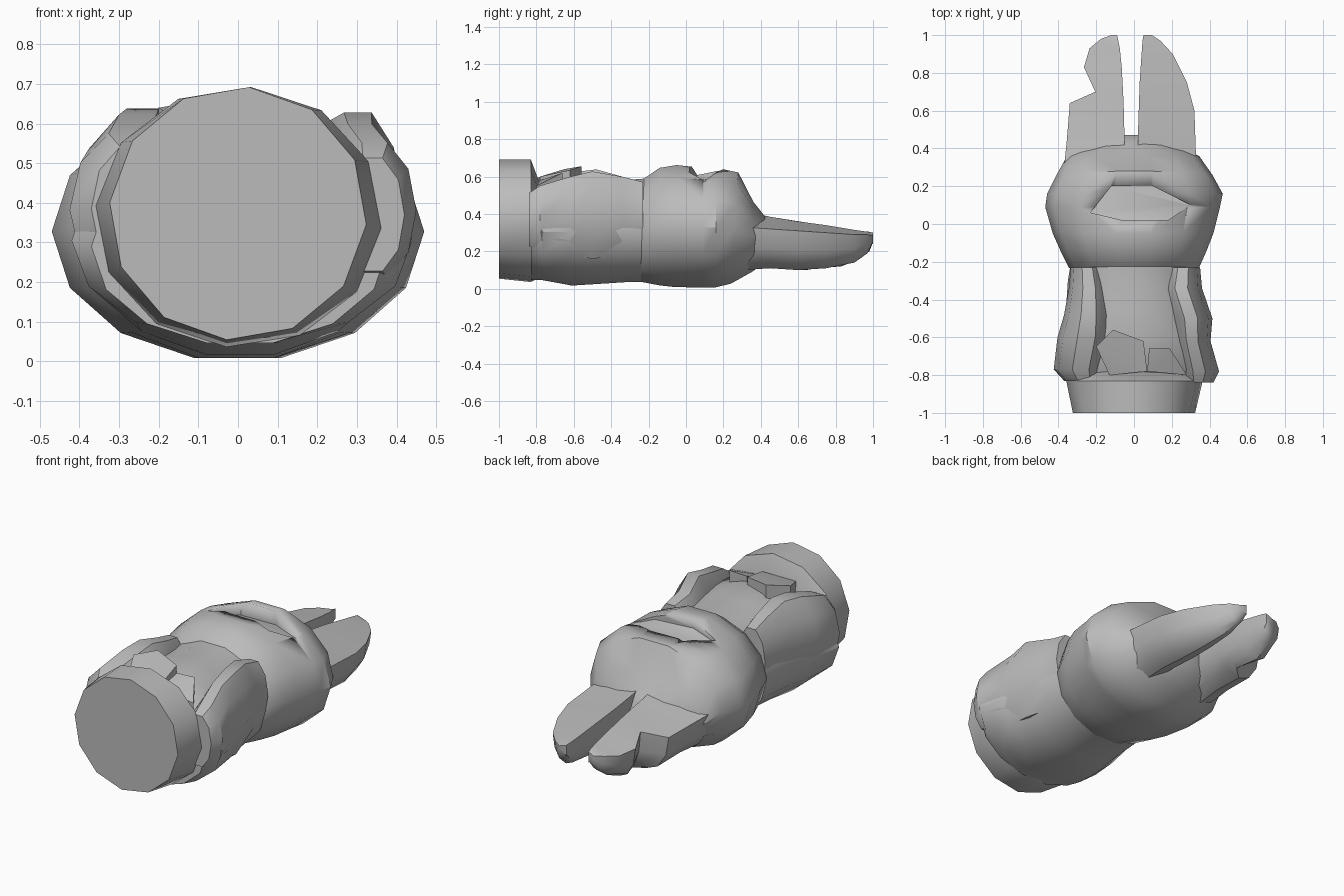
import bpy, bmesh, math
from mathutils import Vector

cube = bpy.data.objects.get("Cube")
if cube:
    bpy.data.objects.remove(cube, do_unlink=True)

grey = bpy.data.materials.new("plain grey")
grey.use_nodes = True
COLOUR = (0.5, 0.5, 0.5, 1)
grey.diffuse_color = COLOUR
grey.node_tree.nodes["Principled BSDF"].inputs["Base Color"].default_value = COLOUR


def finish(name, bm, angle=35):
    bmesh.ops.recalc_face_normals(bm, faces=bm.faces)
    mesh = bpy.data.meshes.new(name)
    bm.to_mesh(mesh)
    bm.free()
    mesh.materials.append(grey)
    obj = bpy.data.objects.new(name, mesh)
    bpy.context.collection.objects.link(obj)
    bpy.ops.object.select_all(action='DESELECT')
    obj.select_set(True)
    bpy.context.view_layer.objects.active = obj
    bpy.ops.object.shade_smooth_by_angle(angle=math.radians(angle))
    return obj


def skin(name, rings, angle=35):
    """Join cross-sections of equal size and cap both ends."""
    bm = bmesh.new()
    loops = [[bm.verts.new(p) for p in ring] for ring in rings]
    n = len(loops[0])
    for a, b in zip(loops, loops[1:]):
        for i in range(n):
            j = (i + 1) % n
            bm.faces.new((a[i], a[j], b[j], b[i]))
    bm.faces.new(loops[0])
    bm.faces.new(loops[-1])
    return finish(name, bm, angle)


def oval(y, x0, x1, z0, z1, sides=14, turn=0.0, slant=0.0):
    """Oval section filling the given box; slant leans its top along y."""
    ring = []
    for i in range(sides):
        a = 2 * math.pi * i / sides + turn
        s = math.sin(a)
        ring.append(((x0 + x1) / 2 + (x1 - x0) / 2 * math.cos(a), y + slant * s,
                     (z0 + z1) / 2 + (z1 - z0) / 2 * s))
    return ring


def ear_section(y, inner, outer, z_in, z_out, z_low):
    """Flat sloping top with a rounded underside."""
    ring = [(inner, y, z_in)]
    for i in range(7):
        t = math.pi * i / 6
        f = (1 + math.cos(t)) / 2
        top = z_out * f + (z_in - 0.06) * (1 - f)
        ring.append((inner + (outer - inner) * f, y, top - (top - z_low) * math.sin(t)))
    return ring


def slab(name, outline, low):
    """Raised faceted plate from corner points, dropped to a lower level."""
    bm = bmesh.new()
    for p in outline:
        bm.verts.new(p)
        bm.verts.new((p[0], p[1], low))
    bmesh.ops.convex_hull(bm, input=bm.verts)
    return finish(name, bm, 20)


# Base plug
TURN = math.radians(25)
skin("base_plug", [oval(-1, -0.325, 0.325, 0.053, 0.693, 12, TURN),
                   oval(-0.83, -0.36, 0.365, 0.035, 0.693, 12, TURN),
                   oval(-0.78, -0.34, 0.34, 0.06, 0.56, 12, TURN)])

# Torso
skin("torso", [oval(*r) for r in (
    (-0.83, -0.37, 0.38, 0.04, 0.54),
    (-0.77, -0.42, 0.44, 0.04, 0.57),
    (-0.61, -0.39, 0.40, 0.01, 0.60),
    (-0.45, -0.36, 0.37, 0.02, 0.60),
    (-0.30, -0.35, 0.35, 0.03, 0.59),
    (-0.18, -0.33, 0.33, 0.03, 0.60))])

# Arms lying along the sides of the chest
skin("right_arm", [oval(*r, 10) for r in (
    (-0.83, -0.37, -0.16, 0.22, 0.55),
    (-0.77, -0.425, -0.14, 0.18, 0.585),
    (-0.60, -0.405, -0.10, 0.16, 0.635),
    (-0.48, -0.37, -0.11, 0.17, 0.65),
    (-0.34, -0.345, -0.13, 0.18, 0.61),
    (-0.23, -0.335, -0.16, 0.22, 0.58))])
skin("left_arm", [oval(*r, 10) for r in (
    (-0.84, 0.26, 0.42, 0.22, 0.52),
    (-0.78, 0.24, 0.45, 0.20, 0.56),
    (-0.62, 0.21, 0.405, 0.16, 0.61),
    (-0.50, 0.19, 0.415, 0.15, 0.64),
    (-0.34, 0.14, 0.36, 0.16, 0.61),
    (-0.23, 0.17, 0.35, 0.22, 0.58))])

# Paws meeting on the chest
slab("right_paw", ((-0.2, -0.65, 0.64), (-0.11, -0.56, 0.655), (0.05, -0.62, 0.635),
                   (0.07, -0.78, 0.60), (-0.13, -0.8, 0.59)), 0.45)
slab("left_paw", ((0.07, -0.78, 0.58), (0.08, -0.66, 0.615), (0.19, -0.66, 0.62),
                  (0.28, -0.8, 0.55)), 0.45)

# Head
head = skin("head", [oval(*r) for r in (
    (-0.26, -0.31, 0.31, 0.04, 0.56),
    (-0.23, -0.345, 0.345, 0.03, 0.60, 14, 0, 0.01),
    (-0.14, -0.39, 0.385, 0.01, 0.655),
    (-0.05, -0.43, 0.42, 0.0, 0.67),
    (0.09, -0.47, 0.455, 0.0, 0.655),
    (0.16, -0.46, 0.47, 0.0, 0.655),
    (0.26, -0.41, 0.415, 0.02, 0.63, 14, 0, 0.02),
    (0.36, -0.355, 0.345, 0.09, 0.47),
    (0.43, -0.20, 0.20, 0.15, 0.38),
    (0.47, -0.06, 0.05, 0.22, 0.31))])

# Mouth slot cut into the head
cutter = slab("mouth_cutter", ((-0.23, 0.06, 0.8), (-0.12, 0.2, 0.8), (0.09, 0.205, 0.8),
                               (0.3, 0.1, 0.8), (0.18, 0.02, 0.8), (-0.06, 0.02, 0.8)), 0.64)
for v in cutter.data.vertices:
    if v.co.z < 0.7:
        v.co.z = 0.56 if v.co.y > 0.15 else 0.62 - 0.5 * abs(v.co.x) ** 2
cut = head.modifiers.new("mouth", 'BOOLEAN')
cut.operation = 'DIFFERENCE'
cut.object = cutter
bpy.ops.object.select_all(action='DESELECT')
head.select_set(True)
bpy.context.view_layer.objects.active = head
bpy.ops.object.modifier_move_to_index(modifier="mouth", index=0)
bpy.ops.object.modifier_apply(modifier="mouth")
cutter.hide_render = True
cutter.hide_viewport = True
bpy.data.objects.remove(cutter, do_unlink=True)

# Ears
skin("left_ear", [ear_section(*r) for r in (
    (0.30, 0.02, 0.33, 0.42, 0.33, 0.10),
    (0.45, 0.02, 0.325, 0.385, 0.32, 0.11),
    (0.60, 0.025, 0.32, 0.36, 0.31, 0.10),
    (0.75, 0.03, 0.28, 0.34, 0.30, 0.11),
    (0.90, 0.04, 0.205, 0.315, 0.29, 0.14),
    (0.97, 0.045, 0.14, 0.305, 0.29, 0.19),
    (1.0, 0.05, 0.095, 0.30, 0.285, 0.25))])
skin("right_ear", [ear_section(*r) for r in (
    (0.30, -0.05, -0.37, 0.42, 0.33, 0.10),
    (0.45, -0.05, -0.355, 0.385, 0.32, 0.11),
    (0.64, -0.055, -0.34, 0.355, 0.31, 0.10),
    (0.70, -0.058, -0.205, 0.345, 0.33, 0.11),
    (0.83, -0.065, -0.265, 0.325, 0.30, 0.12),
    (0.93, -0.075, -0.235, 0.31, 0.29, 0.16),
    (0.98, -0.085, -0.175, 0.305, 0.29, 0.20),
    (1.0, -0.09, -0.12, 0.30, 0.285, 0.25))])
